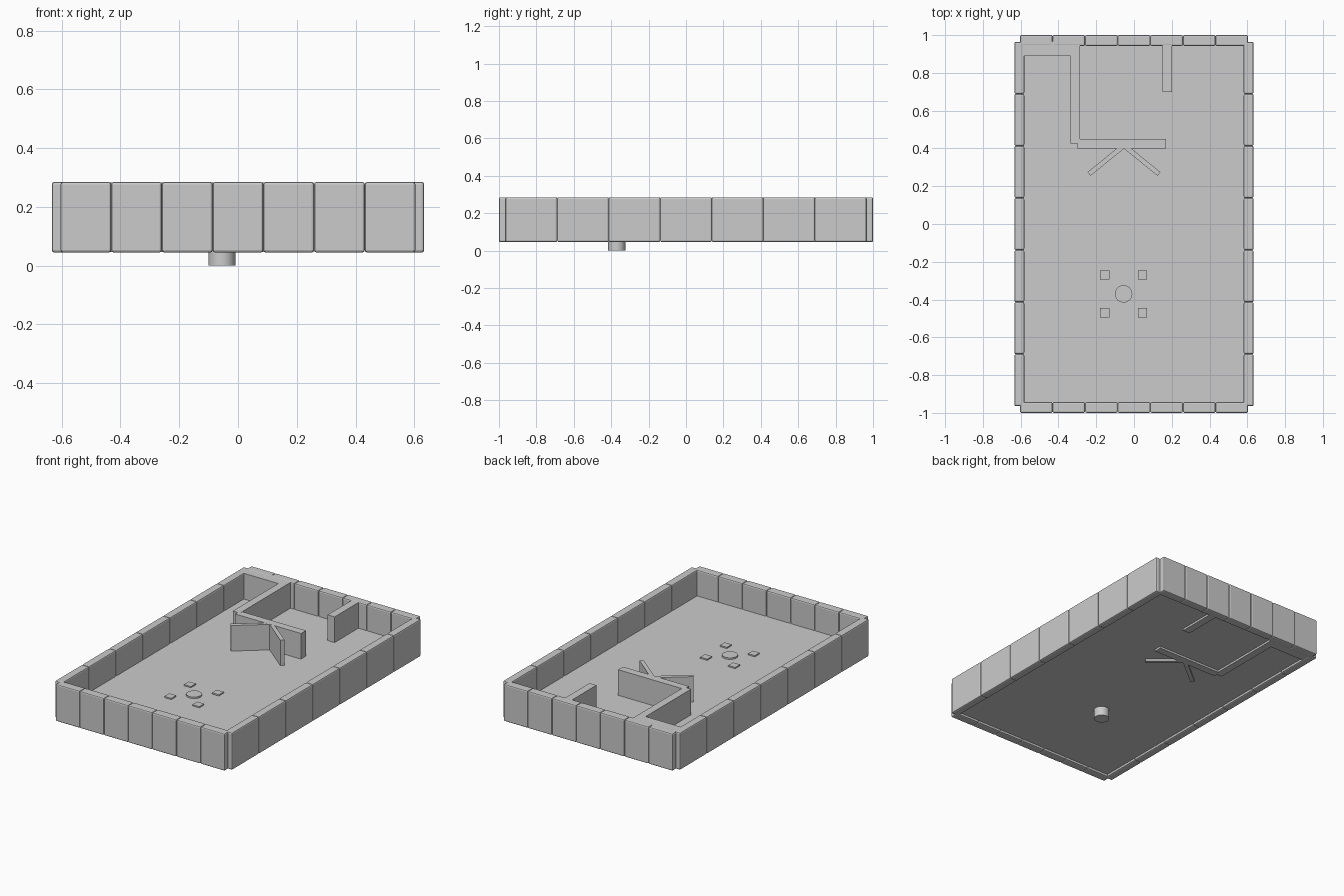
import bpy, bmesh
from math import radians, atan2, hypot
from mathutils import Matrix

if "Cube" in bpy.data.objects:
    bpy.data.objects.remove(bpy.data.objects["Cube"])

WALL_LOW, WALL_TOP = 0.045, 0.285
FLOOR_LOW, FLOOR_TOP = 0.06, 0.118


def add_box(name, x0, x1, y0, y1, z0, z1, bevel=0.0):
    bm = bmesh.new()
    bmesh.ops.create_cube(bm, size=1)
    bmesh.ops.scale(bm, vec=(x1 - x0, y1 - y0, z1 - z0), verts=bm.verts)
    mesh = bpy.data.meshes.new(name)
    bm.to_mesh(mesh)
    bm.free()
    obj = bpy.data.objects.new(name, mesh)
    obj.location = ((x0 + x1) / 2, (y0 + y1) / 2, (z0 + z1) / 2)
    bpy.context.collection.objects.link(obj)
    if bevel:
        mod = obj.modifiers.new("rounded_edges", 'BEVEL')
        mod.width = bevel
        mod.segments = 2
    return obj


# floor slab
add_box("floor", -0.6, 0.6, -0.96, 0.96, FLOOR_LOW, FLOOR_TOP)

# outer walls: seven rounded blocks along every side
BLOCKS = 7
half_x, half_y = 0.604, 0.964
step_x, step_y = 2 * half_x / BLOCKS, 2 * half_y / BLOCKS
for i in range(BLOCKS):
    xa, ya = -half_x + i * step_x, -half_y + i * step_y
    add_box("front_wall_block", xa, xa + step_x, -1.0, -0.943, WALL_LOW, WALL_TOP, 0.008)
    add_box("back_wall_block", xa, xa + step_x, 0.943, 1.0, WALL_LOW, WALL_TOP, 0.008)
    add_box("left_wall_block", -0.633, -0.581, ya, ya + step_y, WALL_LOW, WALL_TOP, 0.008)
    add_box("right_wall_block", 0.581, 0.633, ya, ya + step_y, WALL_LOW, WALL_TOP, 0.008)

# inner partitions
z0, z1 = WALL_LOW + 0.002, WALL_TOP - 0.001
add_box("back_room_wall", -0.6, -0.285, 0.89, 0.965, z0, z1)
add_box("room_side_wall", -0.335, -0.285, 0.425, 0.92, z0, z1)
add_box("room_front_wall", -0.30, 0.17, 0.40, 0.45, z0, z1 - 0.0005)
add_box("short_divider", 0.15, 0.20, 0.70, 0.965, z0, z1)

# pair of slanted panels spreading from the room wall
for side in (-1, 1):
    dx, dy = side * 0.185, -0.15
    panel = add_box("slanted_panel", 0, hypot(dx, dy), -0.0125, 0.0125, z0, z1 - 0.001)
    panel.rotation_euler.z = atan2(dy, dx)
    panel.location.x = -0.053 + dx / 2
    panel.location.y = 0.415 + dy / 2

# round post passing through the floor
px, py = -0.055, -0.37
bpy.ops.mesh.primitive_cylinder_add(vertices=32, radius=0.046, depth=0.128,
                                    location=(px, py, 0.064))
bpy.context.object.name = "round_post"
bpy.ops.object.shade_smooth_by_angle(angle=radians(30))

# four low pads around the post
for sx in (-1, 1):
    for sy in (-1, 1):
        cx, cy = px + sx * 0.1, py + sy * 0.1
        add_box("floor_pad", cx - 0.025, cx + 0.025, cy - 0.025, cy + 0.025,
                FLOOR_TOP - 0.02, FLOOR_TOP + 0.008)
